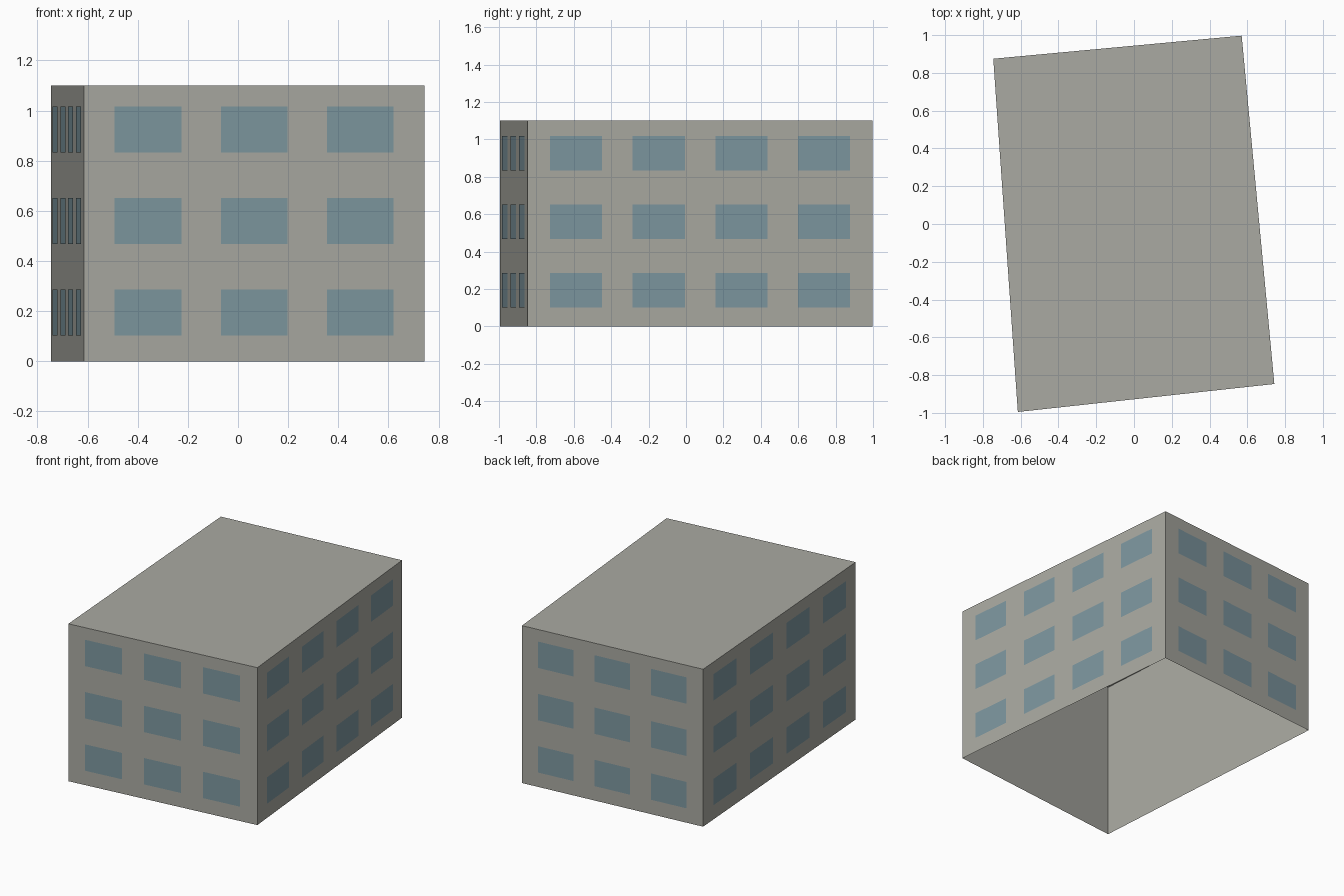
import bpy
import bmesh
from mathutils import Vector

cube = bpy.data.objects.get("Cube")
if cube:
    bpy.data.objects.remove(cube, do_unlink=True)

HEIGHT = 1.10
UP = Vector((0, 0, 1))
CORNERS = [Vector(c) for c in ((-0.615, -0.995, 0), (0.743, -0.847, 0),
                               (0.57, 0.997, 0), (-0.745, 0.875, 0))]


def material(name, rgb):
    mat = bpy.data.materials.new(name)
    mat.use_nodes = True
    mat.diffuse_color = (*rgb, 1)
    mat.node_tree.nodes["Principled BSDF"].inputs["Base Color"].default_value = (*rgb, 1)
    return mat


def finish(bm, name, mat):
    mesh = bpy.data.meshes.new(name)
    bm.to_mesh(mesh)
    bm.free()
    mesh.materials.append(mat)
    obj = bpy.data.objects.new(name, mesh)
    bpy.context.collection.objects.link(obj)
    return obj


concrete = material("concrete grey", (0.40, 0.40, 0.36))
glass = material("blue grey glass", (0.205, 0.31, 0.35))

# Building shell: four walls and a flat roof, open underneath
bm = bmesh.new()
low = [bm.verts.new(c) for c in CORNERS]
high = [bm.verts.new(c + UP * HEIGHT) for c in CORNERS]
for i in range(4):
    j = (i + 1) % 4
    bm.faces.new((low[i], low[j], high[j], high[i]))
bm.faces.new(high)
finish(bm, "building_shell", concrete)


# Window panes: thin plates in three storeys, placed by fraction along each wall
def window_wall(name, start, end, columns, spacing, width):
    along = end - start
    out = along.cross(UP).normalized() * 0.003
    bm = bmesh.new()
    for row in range(3):
        bottom = 0.102 + row * 0.3655
        for col in range(columns):
            centre = 0.5 + (col - (columns - 1) / 2) * spacing
            pane = [bm.verts.new(start + along * (centre + side * width / 2) + out + UP * z)
                    for side, z in ((-1, bottom), (1, bottom),
                                    (1, bottom + 0.184), (-1, bottom + 0.184))]
            bm.faces.new(pane)
    finish(bm, name, glass)


for i, name in enumerate(("front", "left", "back", "right")):
    layout = (3, 0.312, 0.196) if i % 2 == 0 else (4, 0.2395, 0.151)
    window_wall(name + "_windows", CORNERS[i], CORNERS[(i + 1) % 4], *layout)
